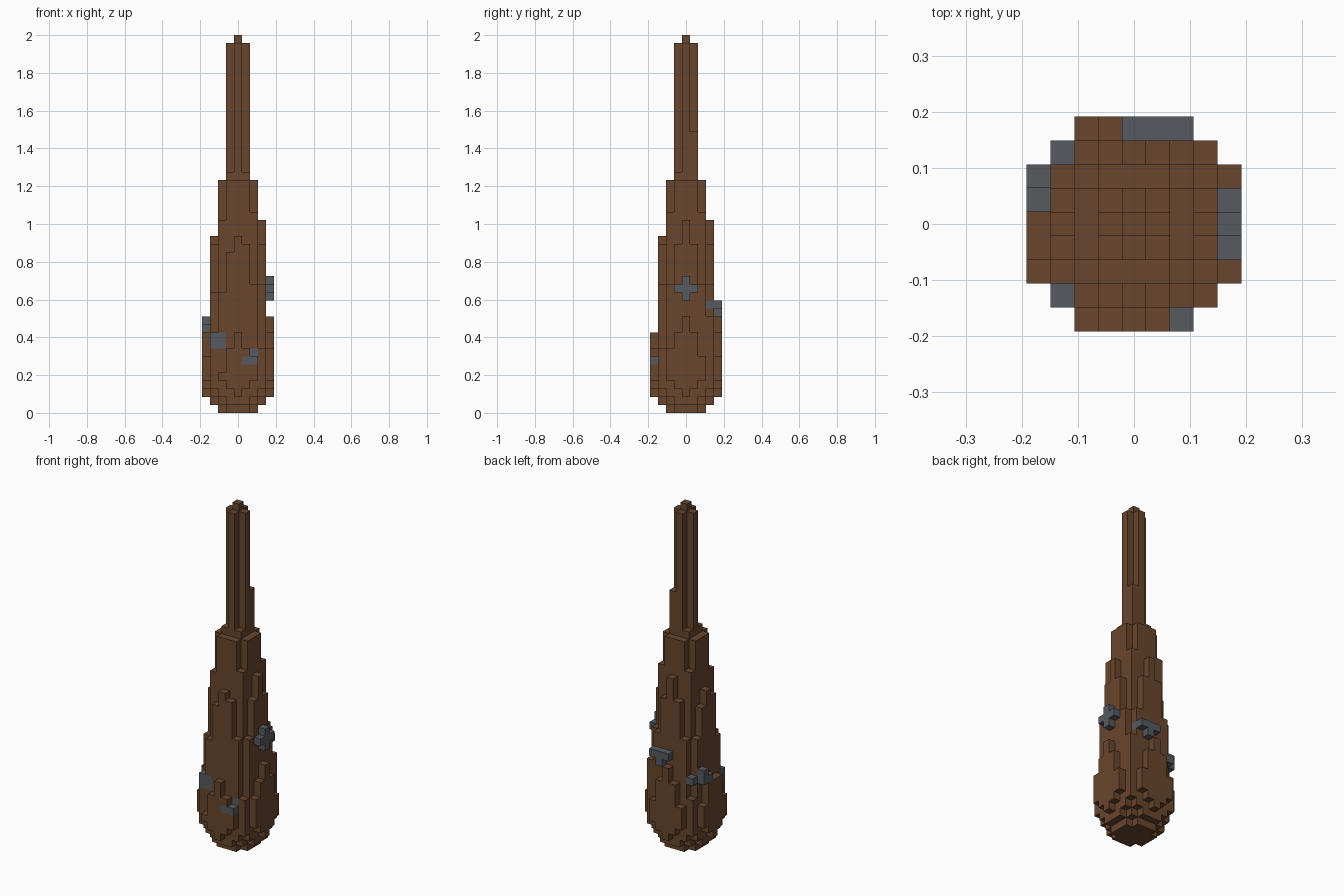
import bpy, bmesh
from mathutils import Vector

cube = bpy.data.objects.get("Cube")
if cube:
    bpy.data.objects.remove(cube, do_unlink=True)

UNIT = 2 / 47  # one block; the club is 47 blocks tall


def make_material(name, rgb):
    mat = bpy.data.materials.new(name)
    mat.use_nodes = True
    mat.diffuse_color = (*rgb, 1)
    mat.node_tree.nodes["Principled BSDF"].inputs["Base Color"].default_value = (*rgb, 1)
    return mat


wood = make_material("brown_wood", (0.14, 0.061, 0.026))
stone = make_material("grey_stone", (0.093, 0.102, 0.117))

# Rounded underside and stepped taper: (far, near) offset -> bottom, top
PROFILE = {
    (0, 0): (0, 47), (1, 0): (0, 46), (1, 1): (0, 30),
    (2, 0): (0, 29), (2, 1): (0, 29), (2, 2): (1, 25),
    (3, 0): (1, 24), (3, 1): (1, 21), (3, 2): (2, 16), (3, 3): (3, 8),
    (4, 0): (2, 12), (4, 1): (3, 10), (4, 2): (4, 7),
}
# Irregular grain: columns whose top differs from the regular taper
UNEVEN_TOPS = {
    (1, 1): 35, (-2, -2): 24, (-3, 0): 22, (0, -3): 22,
    (-1, -3): 20, (-3, 1): 20, (-3, -2): 15, (-2, -3): 15,
    (3, 3): 12, (0, -4): 10, (-1, -4): 8, (1, -4): 8,
    (-2, -4): 5, (-4, 0): 10, (4, -2): 8,
}

wood_cells = set()
for x in range(-4, 5):
    for y in range(-4, 5):
        far, near = max(abs(x), abs(y)), min(abs(x), abs(y))
        if (far, near) in PROFILE:
            low, high = PROFILE[far, near]
            high = UNEVEN_TOPS.get((x, y), high)
            wood_cells |= {(x, y, z) for z in range(low, high)}

# Stone chips: cross, T, and three small clusters
cross = {(4, y, 15) for y in (-1, 0, 1)} | {(4, 0, z) for z in (14, 16)}
tee = {(x, 4, 13) for x in (0, 1, 2)} | {(1, 4, 12), (2, 3, 13)}
side_chip = {(-4, 2, 10), (-4, 2, 11), (-4, 1, 10), (-3, 3, 10)}
corner_chip = {(x, -3, z) for x in (-3, -2) for z in (8, 9)}
front_chip = {(1, -4, 6), (2, -4, 6), (2, -3, 7)}
stone_cells = cross | tee | side_chip | corner_chip | front_chip
wood_cells -= stone_cells
solid = wood_cells | stone_cells


def build_blocks(name, cells, mat):
    """Skin the cells with only the faces that lie on the outside."""
    bm = bmesh.new()
    corners = {}

    def corner(p):
        key = tuple(round(2 * c) for c in p)
        if key not in corners:
            corners[key] = bm.verts.new(p * UNIT)
        return corners[key]

    for cell in sorted(cells):
        centre = Vector(cell) + Vector((0, 0, 0.5))
        for axis in range(3):
            for sign in (-1, 1):
                n = Vector((0, 0, 0))
                n[axis] = sign
                if tuple(int(a + b) for a, b in zip(cell, n)) in solid:
                    continue
                u = Vector((0, 0, 0))
                u[(axis + 1) % 3] = 1
                v = n.cross(u)
                loop = [(-1, -1), (1, -1), (1, 1), (-1, 1)]
                bm.faces.new([corner(centre + (n + u * a + v * b) / 2) for a, b in loop])
    mesh = bpy.data.meshes.new(name)
    bm.to_mesh(mesh)
    bm.free()
    mesh.materials.append(mat)
    obj = bpy.data.objects.new(name, mesh)
    bpy.context.collection.objects.link(obj)


build_blocks("wooden_club", wood_cells, wood)
build_blocks("stone_chips", stone_cells, stone)
